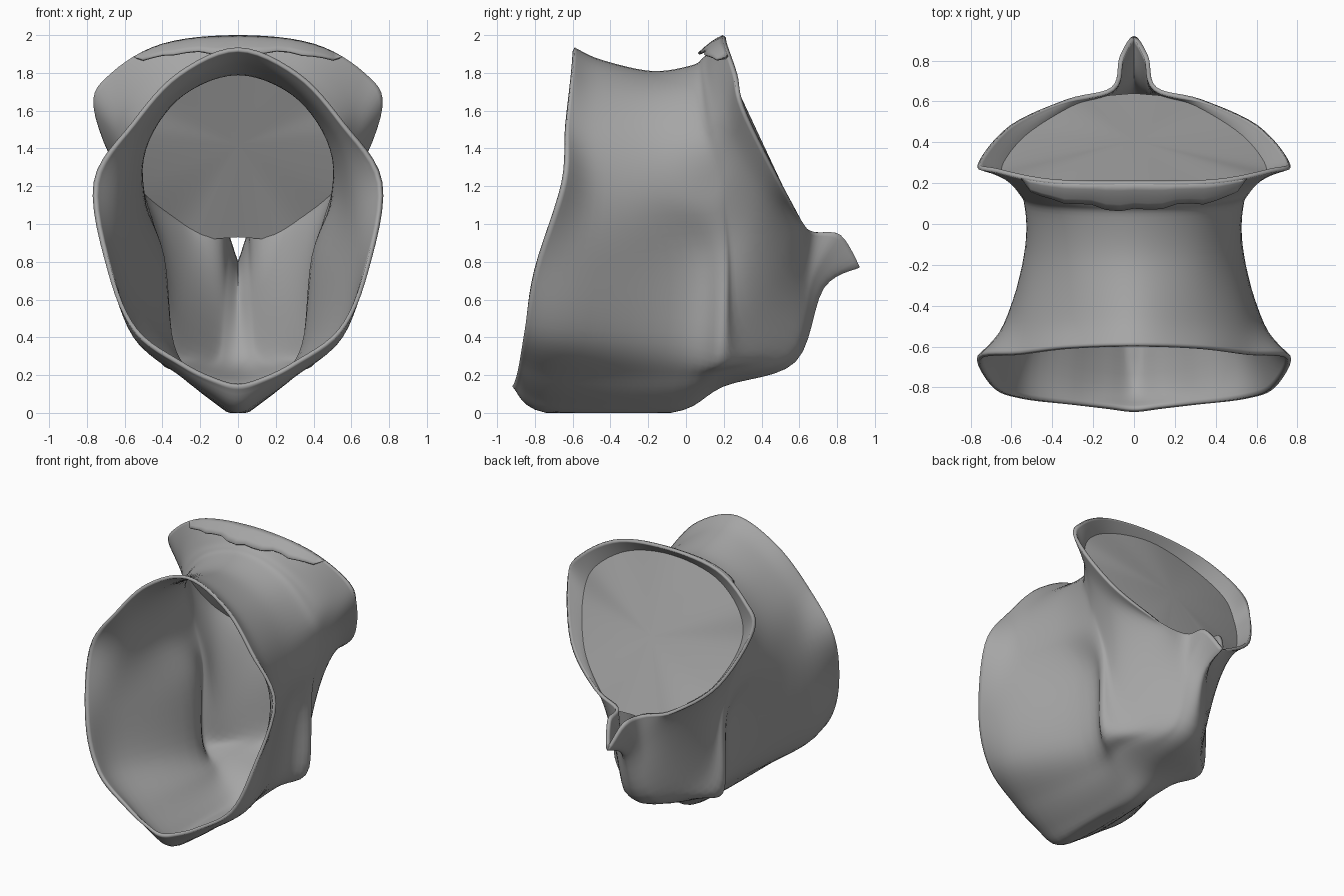
import bpy, math
from mathutils import Vector

if "Cube" in bpy.data.objects:
    bpy.data.objects.remove(bpy.data.objects["Cube"])

# Half cross-sections, top centre -> right side -> bottom centre (mirrored in x)
front_sections = [
    [(0, -.59, 1.935), (.32, -.6, 1.8), (.56, -.63, 1.54), (.765, -.645, 1.22), (.69, -.8, .75),
     (.55, -.855, .43), (.3, -.885, .25), (.13, -.905, .17), (0, -.92, .14)],
    [(0, -.45, 1.87), (.3, -.47, 1.74), (.53, -.48, 1.48), (.63, -.48, 1.15), (.63, -.55, .75),
     (.54, -.62, .39), (.3, -.7, .19), (.13, -.73, .07), (0, -.74, 0)],
    [(0, -.18, 1.81), (.3, -.18, 1.7), (.49, -.17, 1.45), (.535, -.14, 1.15), (.42, -.02, .82),
     (.36, -.02, .36), (.24, -.06, .17), (.12, -.08, .06), (0, -.08, 0)],
]
back_sections = [
    [(0, .03, 1.84), (.32, .04, 1.73), (.52, .07, 1.45), (.515, .13, 1.15), (.455, .19, .85),
     (.44, .19, .32), (.28, .2, .22), (.13, .2, .16), (0, .2, .14)],
    [(0, .09, 1.88), (.34, .1, 1.78), (.55, .14, 1.55), (.55, .2, 1.28), (.45, .25, .93),
     (.36, .3, .48), (.16, .52, .33), (.08, .57, .29), (0, .58, .27)],
    [(0, .14, 1.93), (.36, .14, 1.85), (.6, .2, 1.66), (.63, .26, 1.43), (.52, .4, 1.15),
     (.31, .55, .93), (.13, .63, .77), (.07, .68, .7), (0, .73, .66)],
    [(0, .195, 2.0), (.4, .2, 1.955), (.67, .25, 1.8), (.765, .29, 1.62), (.61, .48, 1.24),
     (.33, .61, 1.02), (.11, .67, .96), (.07, .82, .94), (0, .92, .77)],
]
grey = bpy.data.materials.new("grey_cloth")
grey.diffuse_color = (.38, .38, .38, 1)
grey.use_nodes = True
grey.node_tree.nodes["Principled BSDF"].inputs["Base Color"].default_value = grey.diffuse_color


def spline(pts, steps, closed):
    """Catmull-Rom curve through the points."""
    n, out = len(pts), []
    for i in range(n if closed else n - 1):
        a, b, c, d = [pts[j % n] if closed else pts[min(max(j, 0), n - 1)]
                      for j in (i - 1, i, i + 1, i + 2)]
        for s in range(steps):
            t = s / steps
            out.append(.5 * (2 * b + (c - a) * t + (2 * a - 5 * b + 4 * c - d) * t ** 2
                             + (3 * b - a - 3 * c + d) * t ** 3))
    return out if closed else out + [pts[-1]]


def add(name, verts, faces, thickness=0):
    me = bpy.data.meshes.new(name)
    me.from_pydata([tuple(v) for v in verts], [], faces)
    me.materials.append(grey)
    ob = bpy.data.objects.new(name, me)
    bpy.context.collection.objects.link(ob)
    if thickness:
        m = ob.modifiers.new("thickness", 'SOLIDIFY')
        m.thickness, m.offset = thickness, -1
    bpy.context.view_layer.objects.active = ob
    ob.select_set(True)
    bpy.ops.object.shade_smooth_by_angle(angle=math.radians(40))
    ob.select_set(False)
    return ob


def loft(name, rows, closed, thickness):
    """Skin rows of points, then give the cloth some thickness."""
    n = len(rows[0])
    faces = []
    for v in range(len(rows) - 1):
        for u in range(n if closed else n - 1):
            w = (u + 1) % n
            faces.append((v * n + u, v * n + w, (v + 1) * n + w, (v + 1) * n + u))
    return add(name, [p for r in rows for p in r], faces, thickness)


# Hood shell: wide front opening, waist, side pleats, spout and flared back opening
rings = []
for half in front_sections + back_sections:
    pts = [Vector(p) for p in half]
    pts += [Vector((-p.x, p.y, p.z)) for p in pts[-2:0:-1]]
    rings.append(spline(pts, 6, True))
columns = [spline(list(col), 6, False) for col in zip(*rings)]
rows = [[Vector((p.x, p.y, max(p.z, 0))) for p in row] for row in zip(*columns)]
loft("hood_shell", rows, True, .022)

# Folded collar flap along the top of the back opening
rim = rows[-1]
top = [rim[i] for i in range(-9, 10)]
flap = []
for k in range(5):
    t = k / 4
    row = []
    for i, p in enumerate(top):
        fade = math.cos((i - 9) / 9 * math.pi / 2) ** .5 if 0 < i < 18 else 0
        wave = 1 + .08 * math.sin(i * 1.9) + .08 * math.sin(i * .8 + 1)
        drop = Vector((0, -.12, -.085)) * (t * fade * wave)
        row.append(p + drop + Vector((0, 0, .01)) * math.sin(math.pi * t) * fade)
    flap.append(row)
loft("collar_flap", flap[::-1], False, .012)

# Panel closing the back opening, following the shell just inside the rim
row = rows[32]
edge = row[:34] + [Vector((0, .64, .93))] + row[-33:]
n = len(edge)
add("back_panel", edge + [Vector((0, .41, 1.42))], [(i, (i + 1) % n, n) for i in range(n)])
